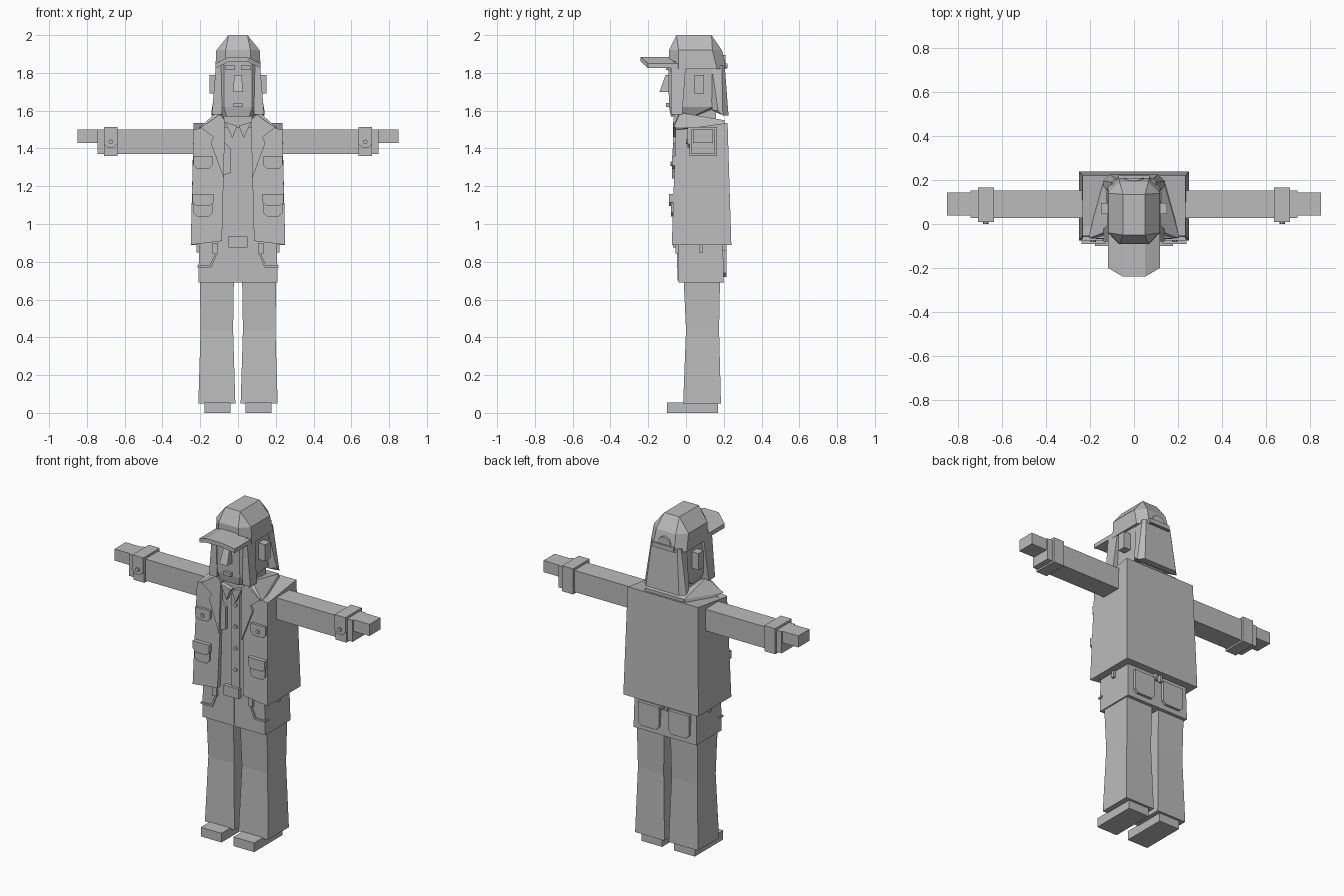
import bpy, bmesh, math
from mathutils import Vector

if "Cube" in bpy.data.objects:
    bpy.data.objects.remove(bpy.data.objects["Cube"], do_unlink=True)

grey = bpy.data.materials.new("plain_grey")
grey.use_nodes = True
grey.diffuse_color = (.5, .5, .5, 1)
grey.node_tree.nodes["Principled BSDF"].inputs["Base Color"].default_value = grey.diffuse_color

# Shared heights and surfaces of the figure
knee, hem, shoulder, crown = .44, .89, 1.5, 2
shirt_y, chest_y, hips_y = -.045, -.06, -.04


def finish(name, bm):
    bmesh.ops.recalc_face_normals(bm, faces=bm.faces)
    mesh = bpy.data.meshes.new(name)
    bm.to_mesh(mesh)
    bm.free()
    mesh.materials.append(grey)
    part = bpy.data.objects.new(name, mesh)
    bpy.context.collection.objects.link(part)


def both(make, name, *args, **options):
    """Make a left part and its mirrored right twin."""
    make("left_" + name, *args, side=1, **options)
    make("right_" + name, *args, side=-1, **options)


def hull(name, points, side=1):
    """Convex faceted solid around the points."""
    bm = bmesh.new()
    for x, y, z in points:
        bm.verts.new((x * side, y, z))
    bmesh.ops.convex_hull(bm, input=bm.verts)
    bmesh.ops.dissolve_limit(bm, angle_limit=.01, verts=bm.verts, edges=bm.edges)
    finish(name, bm)


def box(name, xs, ys, zs, side=1):
    hull(name, [(x, y, z) for x in xs for y in ys for z in zs], side)


def ring(z, half, front, back, cut=0, at=0, rise=0):
    """Level rectangle with cut corners, optionally rising to the back."""
    points = []
    for s in (-half, half):
        inner = s - math.copysign(cut, s)
        points += [(at + s, front + cut, z), (at + inner, front, z),
                   (at + s, back - cut, z + rise), (at + inner, back, z + rise)]
    return points


def slab(name, outline, y, depth=.03, lean=0, side=1):
    """Extruded x-z outline; lean tips the upper part backwards."""
    bm = bmesh.new()
    corners = [bm.verts.new((x * side, y + lean * (z - hem), z)) for x, z in outline]
    face = bm.faces.new(corners)
    made = bmesh.ops.extrude_face_region(bm, geom=[face], use_keep_orig=True)
    moved = [g for g in made["geom"] if isinstance(g, bmesh.types.BMVert)]
    bmesh.ops.translate(bm, vec=Vector((0, depth, 0)), verts=moved)
    finish(name, bm)


def patch(name, x, top, width, height, y, depth=.03, cut=.02, side=1):
    """Pocket, flap or strap: a plate whose lower corners are cut off."""
    low, half = top - height, width / 2
    slab(name, [(x - half, top), (x + half, top), (x + half, low + cut),
                (x + half - cut, low), (x - half + cut, low), (x - half, low + cut)],
         y, depth, side=side)


def button(name, x, y, z, side=1):
    radius, sides = .012, 8
    turns = [i * math.tau / sides for i in range(sides)]
    slab(name, [(x + radius * math.cos(a), z + radius * math.sin(a)) for a in turns],
         y, radius, side=side)


# Feet, legs pinched at the knee, and hips
both(box, "foot", (.04, .178), (-.1, .17), (0, .055))
leg_x = .112
knee_ring = ring(knee, .086, 0, .175, at=leg_x)
both(hull, "lower_leg", ring(.05, .098, -.015, .185, at=leg_x) + knee_ring)
both(hull, "upper_leg", knee_ring + ring(.7, .09, -.012, .18, at=leg_x))
hull("hips", ring(.69, .21, hips_y, .2) + ring(.92, .205, hips_y, .195))

# Trouser details
both(patch, "back_pocket", .1, .86, .14, .14, .185)
both(box, "front_belt_loop", (.105, .135), (hips_y - .015, hips_y), (.845, .9))
both(box, "side_belt_loop", (.2, .22), (.07, .09), (.85, .9))
both(box, "back_belt_loop", (.008, .024), (.19, .215), (.85, .9))
both(slab, "front_pocket_trim", [(.108, .85), (.118, .85), (.15, .78), (.215, .78),
                                 (.215, .77), (.14, .77)], hips_y - .008)
box("belt_buckle", (-.05, .05), (-.068, hips_y), (.875, .935))
box("fly", (-.003, .003), (hips_y - .004, hips_y), (.7, .88))

# Shirt with placket, buttons, collar points and pocket
box("shirt", (-.13, .13), (shirt_y, .1), (.9, 1.51))
box("shirt_placket", (-.006, .045), (shirt_y - .007, shirt_y), (.93, 1.49))
for row in range(4):
    button(f"shirt_button_{row + 1}", .022, shirt_y - .014, 1.04 + row * .13)
both(slab, "shirt_collar", [(.004, 1.52), (.07, 1.54), (.03, 1.455)], shirt_y - .023)
slab("shirt_pocket", [(-.1, 1.46), (-.04, 1.4), (-.04, 1.27), (-.1, 1.25)], chest_y)

# Jacket: closed back, open front panels, lapels and collar
hull("jacket_body", ring(hem, .25, -.035, .24)
     + ring(shoulder, .235, -.035, .22, rise=.035))
lean = .033
both(slab, "jacket_front", [(.085, hem + .02), (.25, hem), (.235, shoulder),
                            (.08, 1.53), (.075, 1.3)], -.075, .045, lean)
both(slab, "lapel", [(.07, 1.55), (.1, 1.58), (.195, 1.51), (.13, 1.46),
                     (.145, 1.43), (.075, 1.24)], -.087, .03, lean)
both(hull, "jacket_collar", [(.075, -.055, 1.57), (.115, -.03, 1.59), (.205, -.065, 1.51),
                             (.15, .2, shoulder), (.13, .2, 1.55), (.075, .2, 1.55),
                             (.08, -.04, shoulder)])
box("back_collar", (-.13, .13), (.16, .205), (shoulder, 1.55))

# Jacket pockets
pocket_x = .185
both(patch, "chest_pocket_flap", pocket_x, 1.36, .1, .07, chest_y - .014)
both(button, "chest_pocket_button", pocket_x, chest_y - .021, 1.32)
both(patch, "lower_pocket", pocket_x, 1.13, .1, .09, chest_y - .02)
both(patch, "lower_pocket_flap", pocket_x, 1.16, .11, .065, chest_y - .03)

# Sleeves, cuffs with buttoned straps, and hands
cuff_x, cuff_top = .674, 1.514
both(box, "sleeve", (.2, .745), (.028, .152), (1.37, shoulder))
both(box, "cuff_band", (cuff_x - .036, cuff_x + .036), (.018, .165), (1.36, cuff_top))
both(patch, "cuff_strap", cuff_x, cuff_top, .072, .11, .008)
both(button, "cuff_button", cuff_x, 0, 1.435)
both(box, "hand", (.73, .85), (.038, .144), (1.43, shoulder))

# Neck, head and face
box("neck", (-.075, .075), (-.035, .16), (shoulder, 1.64))
hull("head", ring(1.86, .105, -.095, .17, cut=.03)
     + ring(1.62, .105, -.09, .17, cut=.03) + ring(1.57, .08, -.08, .06, cut=.02))
hull("nose", ring(1.7, .026, -.14, -.08) + ring(1.79, .02, -.108, -.08))
box("mouth", (-.025, .025), (-.106, -.08), (1.62, 1.64))
both(box, "eyebrow", (.015, .068), (-.105, -.08), (1.815, 1.84))
both(box, "ear", (.09, .15), (.045, .095), (1.69, 1.79))

# Long hair: front strands and back fall
both(hull, "hair_strand", ring(1.85, .018, -.08, 0, at=.098)
     + ring(1.58, .026, -.08, -.02, at=.112))
hull("back_hair", ring(1.84, .1, .12, .205, cut=.015)
     + ring(1.6, .14, .14, .225, cut=.03, rise=-.025))

# Cap crown with arched opening and strap at the back
hull("cap_crown", ring(crown, .05, -.05, .135)
     + ring(1.92, .115, -.09, .19, cut=.05) + ring(1.82, .12, -.09, .215, cut=.05))
arch = [(math.cos(a), math.sin(a)) for a in (i * math.pi / 6 for i in range(7))]
slab("cap_back_opening", [(.045 * c, 1.85 + .045 * s) for c, s in arch], .19,
     lean=-.01)
box("cap_back_strap", (-.07, .07), (.195, .22), (1.825, 1.85))

# Cap brim: folded sheet, flat in the middle and drooping at the sides
bm = bmesh.new()
rows = []
for y in (-.05, -.2):
    edge = [(-.118, y, 1.85), (-.05, y - .04, 1.885), (.05, y - .04, 1.885), (.118, y, 1.85)]
    rows.append([bm.verts.new(p) for p in edge])
back, front = rows
for i in range(3):
    bm.faces.new((back[i], back[i + 1], front[i + 1], front[i]))
made = bmesh.ops.extrude_face_region(bm, geom=bm.faces[:], use_keep_orig=True)
lower = [g for g in made["geom"] if isinstance(g, bmesh.types.BMVert)]
bmesh.ops.translate(bm, vec=Vector((0, 0, -.025)), verts=lower)
finish("cap_brim", bm)
